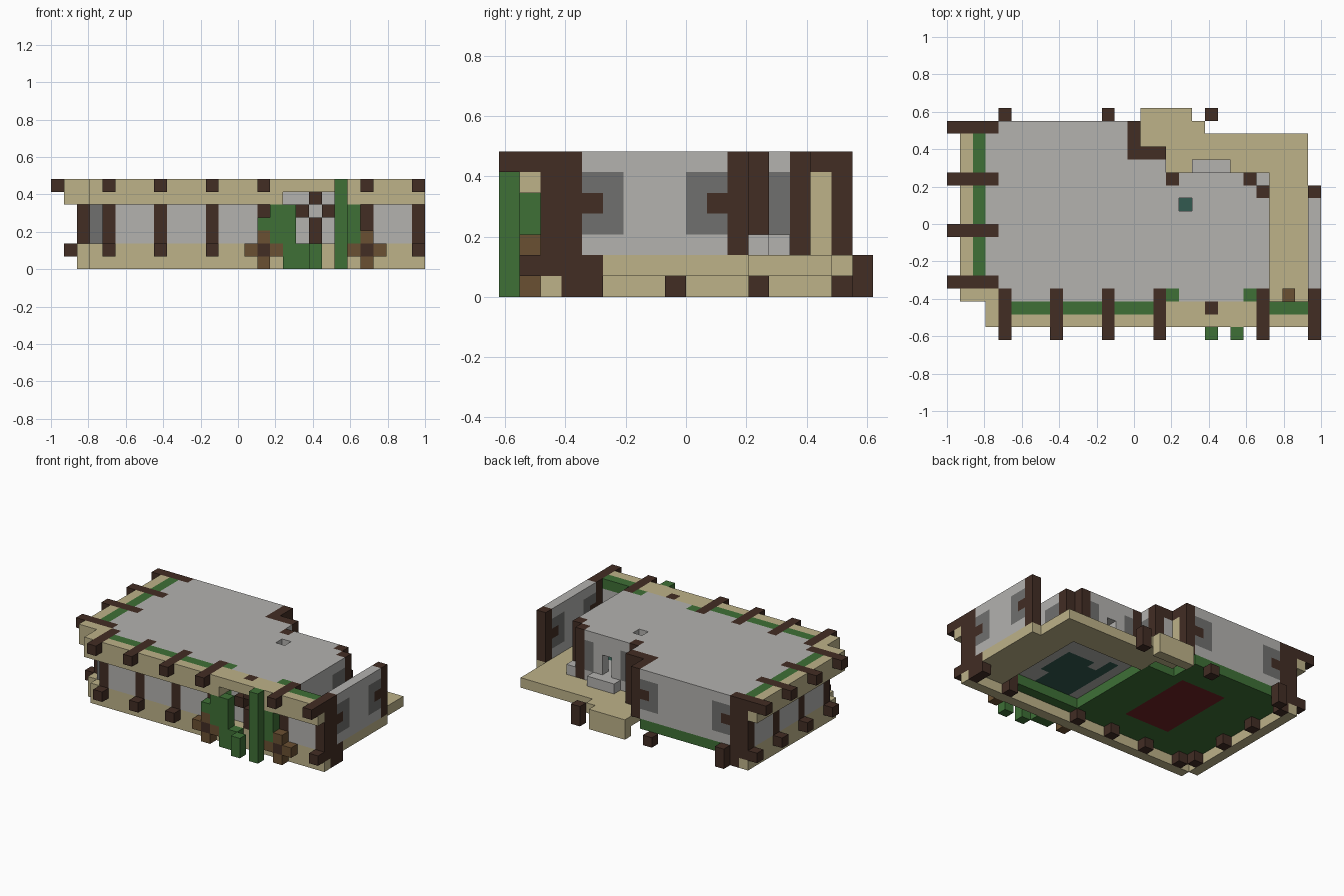
import bpy
import bmesh
from mathutils import Vector

cube = bpy.data.objects.get("Cube")
if cube:
    bpy.data.objects.remove(cube, do_unlink=True)

UNIT = 2 / 29                    # edge of one building block
SIZE = (29, 18, 7)               # blocks along x, y, z


def material(name, rgb):
    col = [(c / 255 / 12.92 if c < 11 else ((c / 255 + 0.055) / 1.055) ** 2.4) for c in rgb] + [1]
    mat = bpy.data.materials.new(name)
    mat.use_nodes = True
    mat.diffuse_color = col
    bsdf = mat.node_tree.nodes["Principled BSDF"]
    bsdf.inputs["Base Color"].default_value = col
    bsdf.inputs["Roughness"].default_value = 0.9
    return mat


SAND = material("sandstone", (189, 178, 137))
LOG = material("dark timber", (66, 45, 36))
WOOD = material("brown timber", (106, 80, 50))
LEAF = material("leaf green", (62, 112, 54))
PLASTER = material("light grey plaster", (179, 178, 175))
STONE = material("dark grey stone", (112, 112, 110))
TEAL = material("teal tile", (50, 90, 80))
RED = material("red rug", (112, 34, 36))

cells = {}                       # block position -> part name
part_material = {}


def span(v):
    return range(v, v + 1) if isinstance(v, int) else range(v[0], v[1] + 1)


def fill(part, mat, x, y, z):
    """Fill an inclusive range of blocks; later parts replace earlier ones."""
    part_material[part] = mat
    for i in span(x):
        for j in span(y):
            for k in span(z):
                cells[i, j, k] = part


LOW, WALL, FULL, BAND, PATCH = (0, 1), (2, 5), (2, 6), (5, 6), (3, 5)
TOP = 6

# Foundation ring and terrace
fill("foundation", SAND, 2, (3, 16), LOW)
fill("foundation", SAND, (3, 28), 2, LOW)
fill("foundation", SAND, 28, (3, 11), 1)
fill("terrace", SAND, (25, 27), (3, 12), 1)
fill("terrace", SAND, (17, 27), (13, 15), 1)
fill("terrace", SAND, (15, 19), (15, 16), 1)
fill("terrace_step", SAND, (15, 18), 17, LOW)

# Floors
fill("green_floor", LEAF, (3, 16), (3, 13), 1)
fill("green_floor", LEAF, (3, 13), (14, 16), 1)
fill("green_floor", LEAF, (17, 23), 3, 1)
fill("rug", RED, (8, 12), (6, 13), 1)
fill("hall_floor", PLASTER, (17, 24), (4, 12), 2)
fill("tile_pool", TEAL, (18, 21), (4, 8), 2)
fill("tile_pool", TEAL, (20, 22), (6, 9), 2)
fill("tile_pool", TEAL, 18, (9, 10), 2)

# Roof, stepped around the terrace
for right, rows in ((24, (3, 10)), (23, 11), (22, 12), (16, 13), (13, (14, 16))):
    fill("roof", PLASTER, (3, right), rows, TOP)
del cells[18, 10, TOP]

# Outer walls
fill("left_wall", PLASTER, 2, (4, 16), WALL)
fill("front_wall", PLASTER, (4, 16), 2, WALL)
fill("front_wall", PLASTER, (24, 27), 2, WALL)
fill("porch_wall", PLASTER, (17, 23), 3, WALL)
fill("back_wall", PLASTER, (3, 13), 16, WALL)
fill("hall_side_wall", PLASTER, 24, (3, 10), WALL)
fill("hall_side_wall", PLASTER, 23, 11, WALL)
fill("hall_back_wall", PLASTER, (17, 23), 12, WALL)
fill("entry_wall", PLASTER, 16, 13, WALL)
fill("entry_wall", PLASTER, (14, 16), 14, WALL)
fill("terrace_screen", PLASTER, 28, (4, 10), FULL)
fill("corner_stone", STONE, 3, 3, WALL)

# Dark stone patches beside the posts
for rows in ((4, 5), (9, 10)):
    fill("screen_patch", STONE, 28, rows, PATCH)
for cols in ((4, 5), (12, 13)):
    fill("back_patch", STONE, cols, 16, PATCH)
for col in (18, 22):
    fill("hall_patch", STONE, col, 12, PATCH)
fill("side_patch", STONE, 24, (9, 10), PATCH)
fill("entry_patch", STONE, 16, 13, PATCH)
for x, y in ((28, 4), (28, 10), (4, 16), (13, 16)):
    fill("wall_peg", LOG, x, y, 4)

# Fireplace on the terrace side
fill("fire_bench", PLASTER, (19, 21), 13, 2)
for k in (3, 4):
    del cells[20, 12, k]

# Roof band with planted strips
fill("roof_band", SAND, 1, (3, 16), BAND)
fill("roof_band", SAND, (2, 3), 3, BAND)
fill("roof_band", SAND, 2, 4, BAND)
fill("roof_band", SAND, (3, 28), 1, BAND)
fill("roof_band", SAND, 3, 2, BAND)
fill("roof_band", SAND, (17, 23), 2, BAND)
for i in range(18, 22):
    for j in (1, 2):
        del cells[i, j, 5]
fill("left_planting", LEAF, 2, (5, 15), TOP)
fill("front_planting", LEAF, (4, 16), 2, TOP)
fill("front_planting", LEAF, (24, 27), 2, TOP)

# Front and left frames: roof beam, post, foot and inner stub
for i in (4, 8, 12, 16, 24, 28):
    fill("front_beams", LOG, i, (0, 3), TOP)
    fill("front_posts", LOG, i, 2, WALL)
    fill("front_feet", LOG, i, (1, 3), 1)
    fill("front_feet", LOG, i, 3, 0)
for j in (4, 8, 12, 16):
    fill("left_beams", LOG, (0, 3), j, TOP)
    fill("left_posts", LOG, 2, j, WALL)
    fill("left_feet", LOG, (1, 3), j, 1)
    fill("left_feet", LOG, 3, j, 0)

# Corner, terrace and entry posts
fill("screen_post", LOG, 28, (2, 3), FULL)
fill("screen_foot", LOG, 28, (3, 4), LOW)
for x, y in ((28, 11), (24, 11), (23, 12), (17, 12), (3, 16), (14, 16), (14, 14), (16, 14)):
    fill("terrace_posts", LOG, x, y, FULL)
fill("entry_beam", LOG, (14, 16), 14, TOP)
fill("entry_beam", LOG, 14, (14, 16), TOP)
fill("entry_door", SAND, 14, 15, WALL)
for x, height in ((4, LOW), (12, 0), (20, LOW)):
    fill("back_feet", LOG, x, 17, height)

# Porch: timber lattice, wooden crosses and plants
fill("porch_lattice", LOG, 20, 2, (2, 3))
fill("porch_lattice", LOG, 20, 2, BAND)
for x in (19, 21):
    fill("porch_lattice", LOG, x, 2, 4)
for x in (16, 24):
    fill("wood_cross", WOOD, x, 1, (0, 2))
    fill("wood_cross", WOOD, (x - 1, x + 1), 1, 1)
    fill("cross_centre", LOG, x, 1, 1)
for x in (17, 23):
    fill("porch_hedge", LEAF, x, 3, FULL)
fill("bush", LEAF, (17, 18), 1, (2, 4))
fill("bush", LEAF, 16, 1, 3)
fill("bush", LEAF, (18, 19), 1, LOW)
fill("bush", LEAF, 20, 0, LOW)
fill("right_bush", LEAF, 23, 1, (2, 4))
fill("tall_plant", LEAF, 22, 0, (0, 6))
fill("terrace_stool", WOOD, 26, 3, (2, 3))


def build(part):
    """Make one mesh from the exposed faces of a part's blocks."""
    bm = bmesh.new()
    for pos in [p for p, n in cells.items() if n == part]:
        for axis in range(3):
            for side in (0, 1):
                near = list(pos)
                near[axis] += 2 * side - 1
                if tuple(near) in cells:
                    continue
                u, v = (axis + 1) % 3, (axis + 2) % 3
                ring = []
                for a, b in ((0, 0), (1, 0), (1, 1), (0, 1)):
                    c = Vector(pos)
                    c[axis] += side
                    c[u] += a
                    c[v] += b
                    c -= Vector((SIZE[0] / 2, SIZE[1] / 2, 0))
                    ring.append(bm.verts.new(c * UNIT))
                bm.faces.new(ring if side else ring[::-1])
    bmesh.ops.remove_doubles(bm, verts=bm.verts, dist=UNIT / 100)
    bmesh.ops.dissolve_limit(bm, angle_limit=0.01, verts=bm.verts, edges=bm.edges)
    mesh = bpy.data.meshes.new(part)
    bm.to_mesh(mesh)
    bm.free()
    mesh.materials.append(part_material[part])
    bpy.context.scene.collection.objects.link(bpy.data.objects.new(part, mesh))


for part in part_material:
    if part in cells.values():
        build(part)
